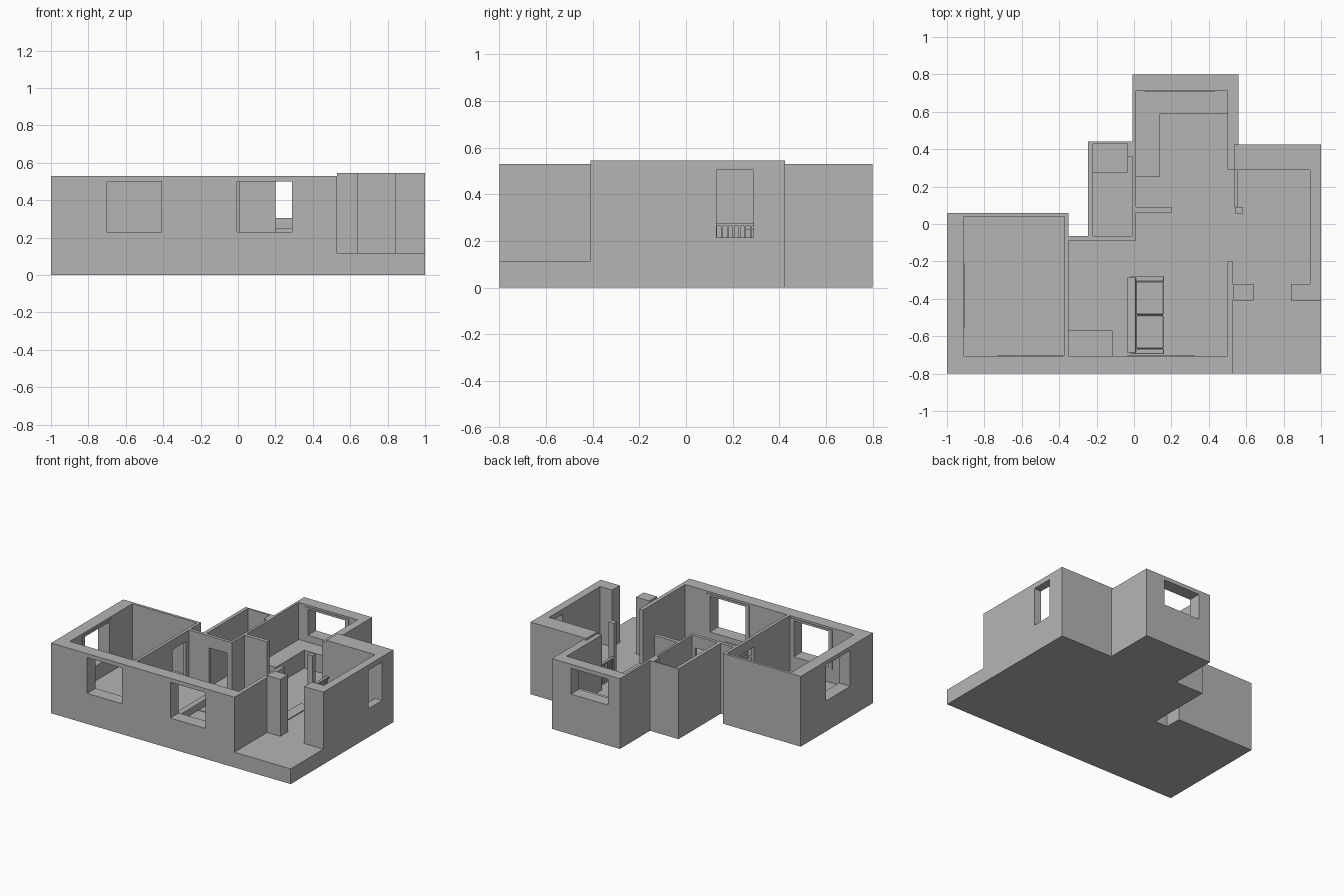
import bpy, bmesh

if "Cube" in bpy.data.objects:
    bpy.data.objects.remove(bpy.data.objects["Cube"])

GREY = bpy.data.materials.new("plain_grey")
GREY.diffuse_color = (0.46, 0.46, 0.46, 1)
GREY.use_nodes = True
GREY.node_tree.nodes["Principled BSDF"].inputs["Base Color"].default_value = GREY.diffuse_color
FLOOR, TOP, TALL = 0.115, 0.53, 0.545


def boxes(name, items, bevel=0):
    """One object made of boxes (x0, x1, y0, y1, z0, z1)."""
    bm = bmesh.new()
    for x0, x1, y0, y1, z0, z1 in items:
        vs = bmesh.ops.create_cube(bm, size=1)["verts"]
        for v in vs:
            v.co.x = x1 if v.co.x > 0 else x0
            v.co.y = y1 if v.co.y > 0 else y0
            v.co.z = z1 if v.co.z > 0 else z0
    mesh = bpy.data.meshes.new(name)
    bm.to_mesh(mesh)
    bm.free()
    mesh.materials.append(GREY)
    ob = bpy.data.objects.new(name, mesh)
    bpy.context.collection.objects.link(ob)
    if bevel:
        mod = ob.modifiers.new("soft_edges", "BEVEL")
        mod.width, mod.segments = bevel, 2
    return ob


def wall(name, x0, x1, y0, y1, top=TOP, z0=0, hole=None):
    """Straight wall; hole = (start, end, bottom, top) along its long side."""
    if not hole:
        return boxes(name, [(x0, x1, y0, y1, z0, top)])
    a, b, lo, hi = hole
    along_x = x1 - x0 > y1 - y0
    s, e = (x0, x1) if along_x else (y0, y1)
    # outline face with a rectangular opening, extruded through the thickness
    us, zs = [s, a, b, e], [z0, lo, hi, top]
    bm = bmesh.new()
    grid = [[bm.verts.new((u, y0, z) if along_x else (x0, u, z)) for z in zs] for u in us]
    for i in range(3):
        for j in range(3):
            if (i, j) != (1, 1):
                bm.faces.new([grid[i][j], grid[i + 1][j], grid[i + 1][j + 1], grid[i][j + 1]])
    ext = bmesh.ops.extrude_face_region(bm, geom=bm.faces[:], use_keep_orig=True)["geom"]
    move = (0, y1 - y0, 0) if along_x else (x1 - x0, 0, 0)
    bmesh.ops.translate(bm, vec=move, verts=[g for g in ext if isinstance(g, bmesh.types.BMVert)])
    bmesh.ops.recalc_face_normals(bm, faces=bm.faces[:])
    bmesh.ops.dissolve_limit(bm, angle_limit=0.01, verts=bm.verts[:], edges=bm.edges[:])
    mesh = bpy.data.meshes.new(name)
    bm.to_mesh(mesh)
    bm.free()
    mesh.materials.append(GREY)
    ob = bpy.data.objects.new(name, mesh)
    bpy.context.collection.objects.link(ob)
    return ob


def trim(name, axis, face, depth, a, b, lo, hi, w=0.03):
    """Thin frame on the inner face of a window."""
    parts = [(a - w, b + w, hi, hi + w / 2), (a - w, b + w, lo - w / 2, lo),
             (a - w, a, lo, hi), (b, b + w, lo, hi)]
    f0, f1 = sorted((face, face + depth))
    boxes(name, [((p, q, f0, f1) if axis == "x" else (f0, f1, p, q)) + (c, d)
                 for p, q, c, d in parts])


# Floor slab following the stepped outline
outline = [(-1, -0.8), (1, -0.8), (1, 0.425), (0.56, 0.425), (0.56, 0.8), (-0.005, 0.8),
           (-0.005, 0.44), (-0.245, 0.44), (-0.245, -0.065), (-0.35, -0.065),
           (-0.35, 0.06), (-1, 0.06)]
bm = bmesh.new()
base = bm.faces.new([bm.verts.new((x, y, 0)) for x, y in outline])
up = bmesh.ops.extrude_face_region(bm, geom=[base], use_keep_orig=True)["geom"]
bmesh.ops.translate(bm, vec=(0, 0, FLOOR), verts=[g for g in up if isinstance(g, bmesh.types.BMVert)])
bmesh.ops.recalc_face_normals(bm, faces=bm.faces[:])
slab = bpy.data.meshes.new("floor_slab")
bm.to_mesh(slab)
bm.free()
slab.materials.append(GREY)
bpy.context.collection.objects.link(bpy.data.objects.new("floor_slab", slab))

# Front wall with two windows
wall("front_wall_left", -1, -0.36, -0.8, -0.705, hole=(-0.70, -0.41, 0.23, 0.5))
wall("front_wall_right", -0.36, 0.53, -0.8, -0.705, hole=(-0.005, 0.29, 0.23, 0.5))
trim("front_left_window_trim", "x", -0.705, 0.005, -0.70, -0.41, 0.23, 0.5)
trim("front_right_window_trim", "x", -0.705, 0.005, -0.005, 0.29, 0.23, 0.5)

# Bedroom
wall("bedroom_outer_wall", -1, -0.91, -0.705, 0.06, hole=(-0.53, -0.24, 0.23, 0.5))
trim("bedroom_window_trim", "y", -0.91, 0.005, -0.53, -0.24, 0.23, 0.5)
wall("bedroom_back_wall", -0.91, -0.35, 0.04, 0.06)
wall("bedroom_inner_wall", -0.373, -0.35, -0.705, 0.04, hole=(-0.28, -0.12, FLOOR, 0.455))

# Hall and bathroom
wall("hall_wall", -0.35, 0.01, -0.087, -0.063, hole=(-0.18, -0.03, FLOOR, 0.44))
wall("bathroom_left_wall", -0.245, -0.218, -0.063, 0.44)
wall("bathroom_back_wall", -0.218, -0.005, 0.428, 0.44)
wall("bathroom_right_wall", -0.008, 0.01, -0.063, 0.8)
boxes("bathroom_duct", [(-0.035, -0.008, 0.36, 0.428, FLOOR, TOP)])
boxes("bathtub", [(-0.218, -0.035, 0.275, 0.428, FLOOR, 0.21)])

# Kitchen
wall("kitchen_short_wall", 0.01, 0.2, 0.062, 0.09)
wall("kitchen_back_wall", 0.01, 0.56, 0.71, 0.8, hole=(0.09, 0.40, 0.305, 0.5))
trim("kitchen_window_trim", "x", 0.71, -0.005, 0.09, 0.40, 0.305, 0.5)
wall("kitchen_right_wall", 0.5, 0.56, 0.29, 0.71)
boxes("kitchen_counter", [(0.01, 0.14, 0.25, 0.71, FLOOR, 0.25),
                          (0.14, 0.5, 0.59, 0.71, FLOOR, 0.25)])

# Terrace side
wall("living_room_side_wall", 0.5, 0.53, -0.705, -0.2)
boxes("terrace_threshold", [(0.455, 0.535, -0.21, 0.1, FLOOR, 0.122)])
wall("terrace_right_wall", 0.94, 1, -0.32, 0.425, TALL, hole=(0.13, 0.29, 0.215, 0.505))
wall("terrace_back_wall", 0.535, 0.94, 0.29, 0.425, TALL)
boxes("terrace_pillars", [(0.53, 0.64, -0.41, -0.32, FLOOR, TALL),
                          (0.84, 1, -0.41, -0.32, FLOOR, TALL)])
boxes("terrace_post", [(0.54, 0.583, 0.055, 0.09, FLOOR, TOP)])

# Railing between the post and the terrace back wall
rail = [(0.535, 0.557, 0.09, 0.29, 0.265, 0.277)]
for i in range(8):
    y = 0.1 + i * 0.025
    rail.append((0.541, 0.551, y, y + 0.008, FLOOR, 0.265))
boxes("railing", rail)

# Living room furniture
boxes("low_cabinet", [(-0.35, -0.115, -0.705, -0.57, FLOOR, 0.2)])
boxes("sofa_frame", [(-0.035, 0.155, -0.69, -0.285, 0.125, 0.155),
                     (-0.035, 0.01, -0.69, -0.285, 0.155, 0.225),
                     (-0.02, 0.16, -0.695, -0.668, FLOOR, 0.195),
                     (-0.02, 0.16, -0.307, -0.28, FLOOR, 0.195)], 0.004)
boxes("sofa_cushions", [(0.012, 0.158, y, y + 0.175, 0.153, 0.178)
                        for y in (-0.665, -0.484)], 0.006)
